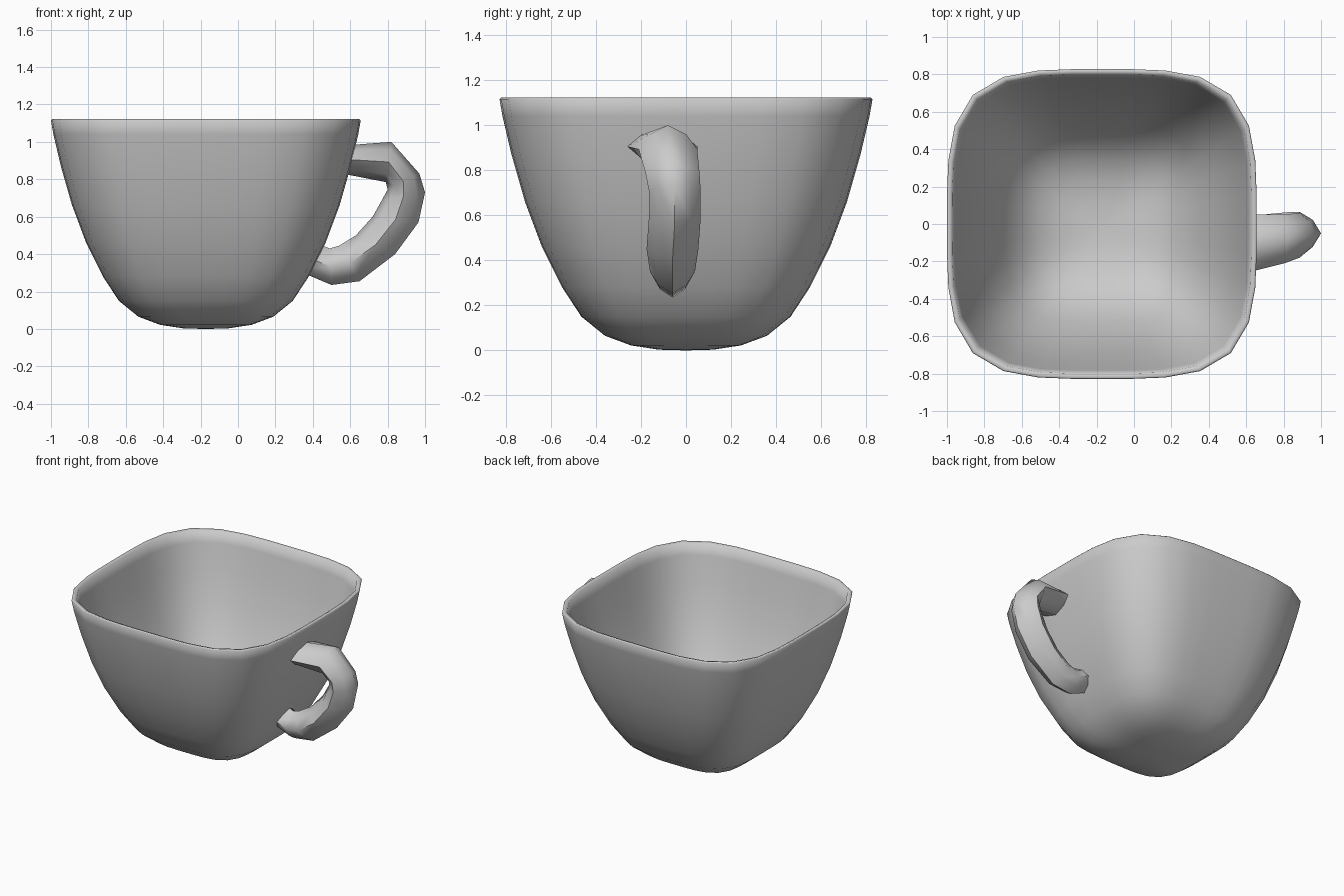
import bpy, bmesh
from math import sin, cos, pi

if "Cube" in bpy.data.objects:
    bpy.data.objects.remove(bpy.data.objects["Cube"])


def loft(name, rings, cap_start=True, cap_end=True, angle=60):
    """Skin a list of equal-length vertex rings into one smooth object."""
    bm = bmesh.new()
    loops = [[bm.verts.new(p) for p in ring] for ring in rings]
    n = len(loops[0])
    for a, b in zip(loops, loops[1:]):
        for i in range(n):
            j = (i + 1) % n
            bm.faces.new((a[i], a[j], b[j], b[i]))
    if cap_start:
        bm.faces.new(loops[0][::-1])
    if cap_end:
        bm.faces.new(loops[-1])
    bmesh.ops.recalc_face_normals(bm, faces=bm.faces[:])
    mesh = bpy.data.meshes.new(name)
    bm.to_mesh(mesh)
    bm.free()
    obj = bpy.data.objects.new(name, mesh)
    bpy.context.collection.objects.link(obj)
    bpy.ops.object.select_all(action='DESELECT')
    obj.select_set(True)
    bpy.context.view_layer.objects.active = obj
    bpy.ops.object.shade_smooth_by_angle(angle=angle * pi / 180)
    return obj


CX, SIDES, POWER = -0.172, 32, 3.8


def rounded_square(half, z):
    ring = []
    for i in range(SIDES):
        t = 2 * pi * i / SIDES
        r = half / (abs(cos(t)) ** POWER + abs(sin(t)) ** POWER) ** (1 / POWER)
        ring.append((CX + r * cos(t), r * sin(t), z))
    return ring


# Cup: outer wall from the base up, over the rim, then down the inside
outer = [(0.12, 0.003), (0.245, 0.022), (0.36, 0.065), (0.465, 0.15),
         (0.55, 0.28), (0.64, 0.46), (0.715, 0.66), (0.775, 0.87),
         (0.815, 1.04), (0.828, 1.115)]
inner = [(0.822, 1.122), (0.80, 1.115), (0.782, 1.04), (0.745, 0.87),
         (0.685, 0.66), (0.61, 0.46), (0.52, 0.29), (0.44, 0.17),
         (0.34, 0.09), (0.23, 0.045), (0.11, 0.028)]
base = [(0.01, 0.0)]
floor = [(0.01, 0.025)]
loft("cup_body", [rounded_square(h, z) for h, z in base + outer + inner + floor],
     angle=80)

# Handle: each station is outer point (x, z), inner point (x, z), y min, y max
stations = [
    ((0.62, 0.985), (0.585, 0.825), -0.26, 0.05),
    ((0.82, 1.00), (0.79, 0.785), -0.21, 0.05),
    ((0.97, 0.83), (0.80, 0.745), -0.18, 0.06),
    ((1.00, 0.73), (0.77, 0.69), -0.165, 0.065),
    ((0.965, 0.57), (0.72, 0.60), -0.165, 0.065),
    ((0.84, 0.40), (0.63, 0.50), -0.175, 0.055),
    ((0.65, 0.255), (0.54, 0.445), -0.16, 0.04),
    ((0.50, 0.235), (0.49, 0.43), -0.15, 0.03),
    ((0.37, 0.29), (0.44, 0.45), -0.15, 0.03),
]
rings = []
for (ox, oz), (ix, iz), y0, y1 in stations:
    ring = []
    for k in range(8):
        t = k * pi / 4
        s = 0.88 if k % 2 else 1.0
        u, v = s * cos(t) / 2, s * sin(t) / 2
        ring.append(((ox + ix) / 2 + u * (ox - ix),
                     (y0 + y1) / 2 + v * (y1 - y0),
                     (oz + iz) / 2 + u * (oz - iz)))
    rings.append(ring)
loft("handle", rings)
